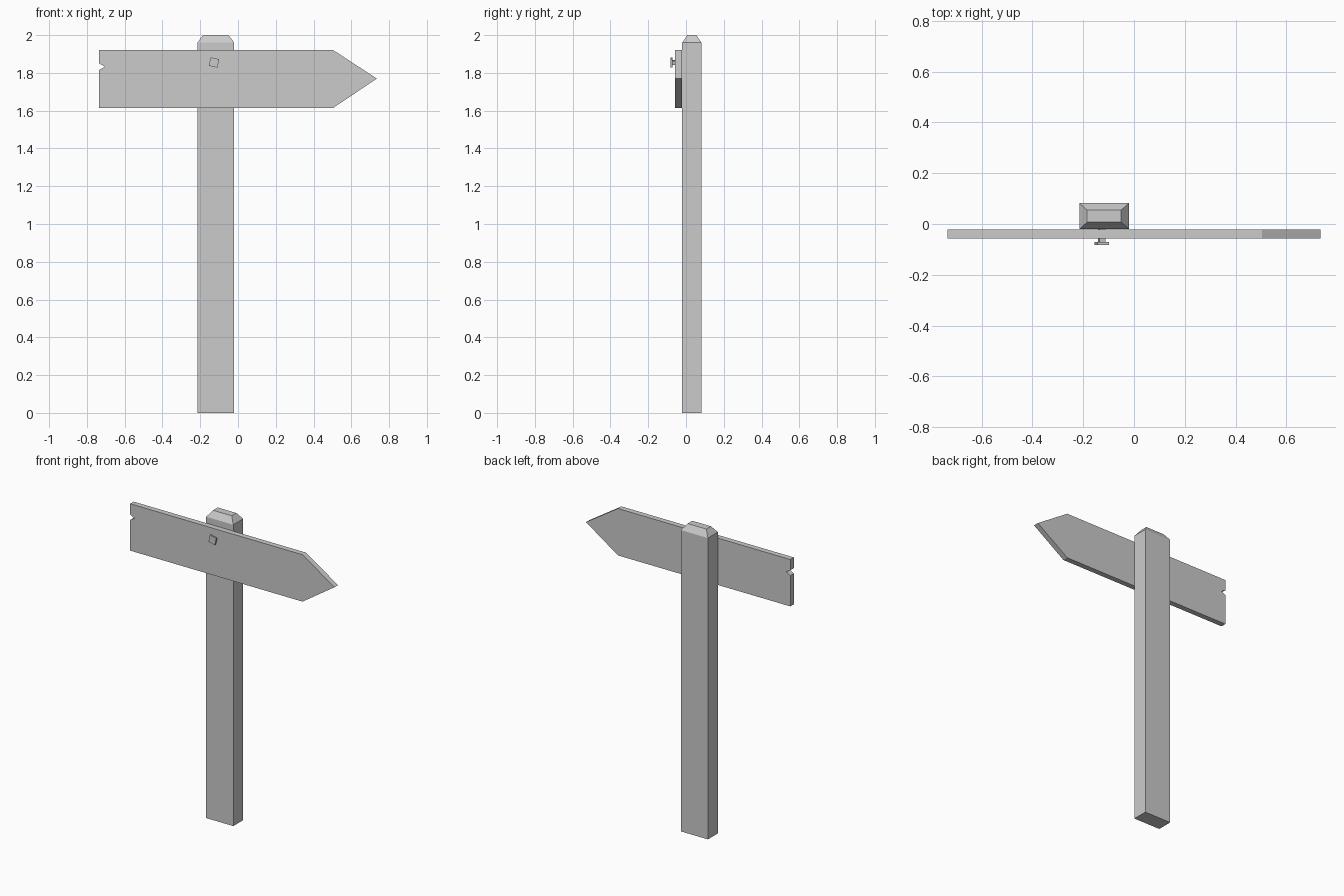
import bpy
import bmesh
from math import radians
from mathutils import Matrix, Vector

cube = bpy.data.objects.get("Cube")
if cube:
    bpy.data.objects.remove(cube, do_unlink=True)

grey = bpy.data.materials.new("plain grey")
grey.use_nodes = True
colour = (0.6, 0.6, 0.6, 1)
grey.diffuse_color = colour
grey.node_tree.nodes["Principled BSDF"].inputs["Base Color"].default_value = colour


def finish(name, bm):
    bmesh.ops.recalc_face_normals(bm, faces=bm.faces)
    mesh = bpy.data.meshes.new(name)
    bm.to_mesh(mesh)
    bm.free()
    mesh.materials.append(grey)
    obj = bpy.data.objects.new(name, mesh)
    bpy.context.collection.objects.link(obj)
    return obj


def add_box(bm, low, high, turn=0):
    """Box between two corners, turned about its own y axis."""
    low, high = Vector(low), Vector(high)
    matrix = (Matrix.Translation((low + high) / 2)
              @ Matrix.Rotation(turn, 4, 'Y')
              @ Matrix.Diagonal((*(high - low), 1)))
    return bmesh.ops.create_cube(bm, size=1, matrix=matrix)["verts"]


# Post: a box whose top is extruded up and tapered into a cap
bm = bmesh.new()
add_box(bm, (-0.215, -0.02, 0), (-0.02, 0.082, 1.96))
bm.faces.ensure_lookup_table()
top = max(bm.faces, key=lambda f: f.calc_center_median().z)
cap = bmesh.ops.extrude_discrete_faces(bm, faces=[top])["faces"][0]
centre = cap.calc_center_median()
for v in cap.verts:
    v.co.x = centre.x + (v.co.x - centre.x) * 0.69
    v.co.y = centre.y + (v.co.y - centre.y) * 0.47
    v.co.z = 2
finish("post", bm)

# Arrow board: outline with a pointed end and a notch, extruded to thickness
outline = [(-0.735, 1.615), (0.505, 1.615), (0.735, 1.77), (0.505, 1.92),
           (-0.735, 1.92), (-0.735, 1.85), (-0.705, 1.833), (-0.735, 1.815)]
bm = bmesh.new()
face = bm.faces.new([bm.verts.new((x, -0.058, z)) for x, z in outline])
extruded = bmesh.ops.extrude_face_region(bm, geom=[face])["geom"]
bmesh.ops.translate(bm, vec=(0, 0.036, 0),
                    verts=[g for g in extruded if isinstance(g, bmesh.types.BMVert)])
finish("arrow_board", bm)

# Nail: square head and thinner shank, driven through the board at a tilt
bm = bmesh.new()
x, z = -0.127, 1.855
for half, front, back in ((0.023, -0.082, -0.071), (0.012, -0.071, -0.01)):
    add_box(bm, (x - half, front, z - half), (x + half, back, z + half), radians(13))
finish("nail", bm)
